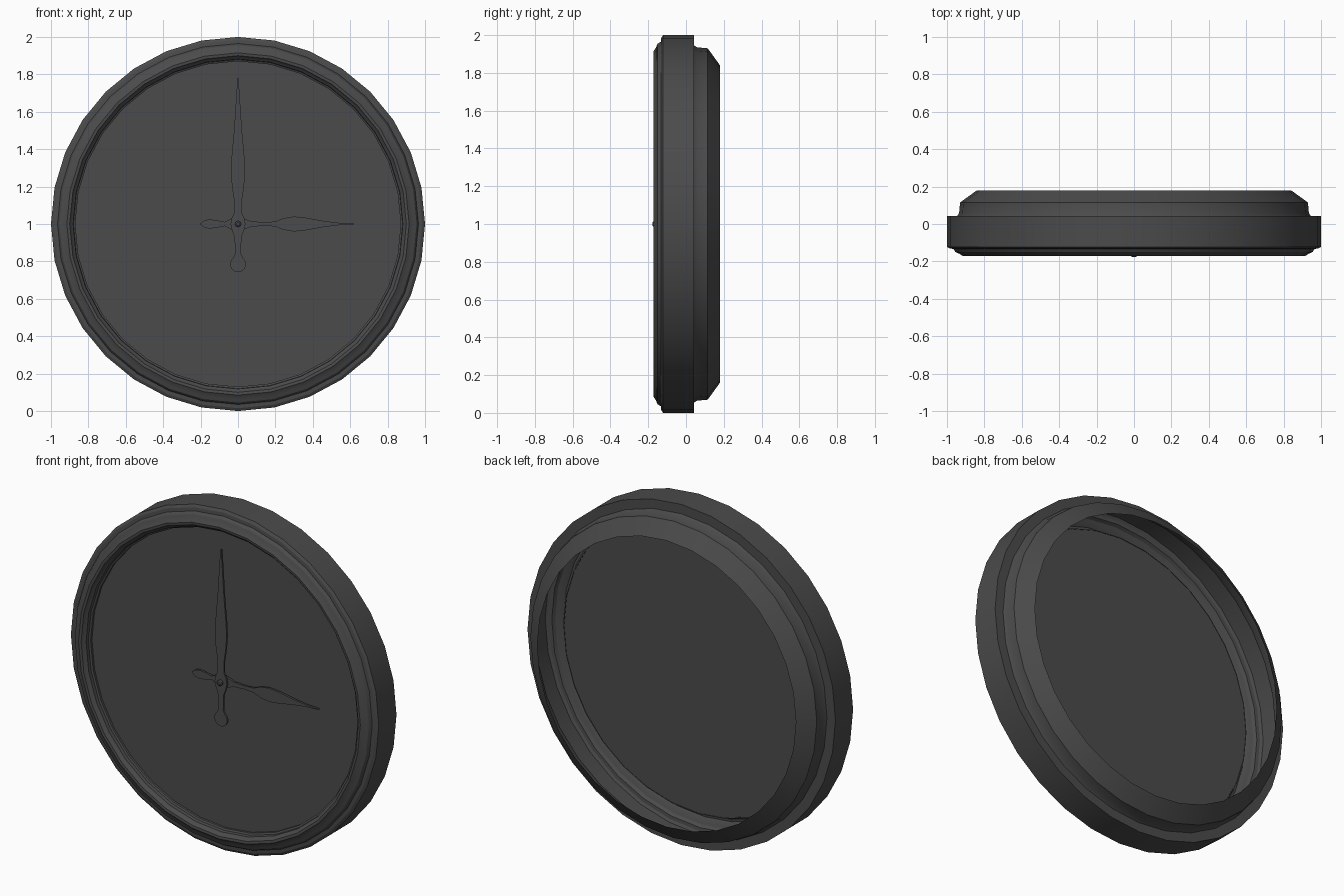
import bpy, bmesh, math

if "Cube" in bpy.data.objects:
    bpy.data.objects.remove(bpy.data.objects["Cube"])

SEG = 32
CZ = 1.0
dark = bpy.data.materials.new("dark_grey")
dark.diffuse_color = (0.07, 0.07, 0.07, 1)
dark.use_nodes = True
dark.node_tree.nodes["Principled BSDF"].inputs["Base Color"].default_value = dark.diffuse_color


def finish(name, bm, normals=True):
    if normals:
        bmesh.ops.recalc_face_normals(bm, faces=bm.faces)
    me = bpy.data.meshes.new(name)
    bm.to_mesh(me)
    bm.free()
    ob = bpy.data.objects.new(name, me)
    bpy.context.collection.objects.link(ob)
    me.materials.append(dark)
    bpy.ops.object.select_all(action='DESELECT')
    ob.select_set(True)
    bpy.context.view_layer.objects.active = ob
    bpy.ops.object.shade_smooth_by_angle(angle=math.radians(25))
    return ob


def lathe(name, profile, seg=SEG, cap=False):
    """Spin (radius, y) points about the clock's axis."""
    bm = bmesh.new()
    rings = []
    for r, y in profile:
        rings.append([bm.verts.new((r * math.cos(2 * math.pi * i / seg), y,
                                    CZ + r * math.sin(2 * math.pi * i / seg)))
                      for i in range(seg)])
    for a, b in zip(rings, rings[1:]):
        for i in range(seg):
            j = (i + 1) % seg
            bm.faces.new((a[i], a[j], b[j], b[i]))
    if cap:
        bm.faces.new(rings[0])
    return finish(name, bm)


def hand(name, half, y0, y1, horizontal=False):
    """Extrude a symmetric outline given as (along, half width)."""
    outline = [(w, t) for t, w in half] + [(-w, t) for t, w in reversed(half) if w > 0]
    bm = bmesh.new()
    vs = [bm.verts.new((t, y0, CZ + w) if horizontal else (w, y0, CZ + t))
          for w, t in outline]
    face = bm.faces.new(vs)
    ext = bmesh.ops.extrude_face_region(bm, geom=[face], use_keep_orig=True)
    for v in ext['geom']:
        if isinstance(v, bmesh.types.BMVert):
            v.co.y = y1
    return finish(name, bm)


# Hollow stepped case, open at the back
lathe("case", [(0.84, 0.18), (0.93, 0.115), (0.935, 0.06), (0.945, 0.042),
               (1.0, 0.042), (1.0, -0.122), (0.985, -0.131), (0.965, -0.133),
               (0.955, -0.15), (0.945, -0.155), (0.935, -0.158), (0.915, -0.172),
               (0.9, -0.17), (0.89, -0.155), (0.882, -0.15), (0.88, -0.13),
               (0.87, -0.125), (0.87, -0.11)])

# Dial plate
lathe("dial", [(0.875, -0.112)], cap=True)

# Minute hand with round counterweight
bulb = [(-0.215 - 0.042 * math.cos(a), 0.042 * math.sin(a))
        for a in [math.radians(d) for d in range(20, 150, 20)]]
hand("minute_hand", [(-0.257, 0.006)] + bulb +
     [(-0.16, 0.016), (-0.07, 0.018), (-0.035, 0.032), (0, 0.04), (0.03, 0.034),
      (0.06, 0.02), (0.12, 0.02), (0.2, 0.032), (0.28, 0.038), (0.36, 0.034),
      (0.5, 0.021), (0.7, 0.008), (0.78, 0.003)], -0.148, -0.16)

# Hour hand with spade tip and leaf tail
hand("hour_hand", [(-0.2, 0.004), (-0.18, 0.018), (-0.155, 0.025), (-0.12, 0.021),
                   (-0.07, 0.011), (-0.04, 0.028), (0, 0.04), (0.04, 0.026),
                   (0.07, 0.014), (0.14, 0.01), (0.2, 0.013), (0.24, 0.03),
                   (0.3, 0.04), (0.36, 0.034), (0.46, 0.016), (0.54, 0.006),
                   (0.62, 0.002)], -0.13, -0.142, True)

# Centre pin
lathe("pin", [(0.009, -0.177), (0.016, -0.172), (0.016, -0.112)], 16, cap=True)
